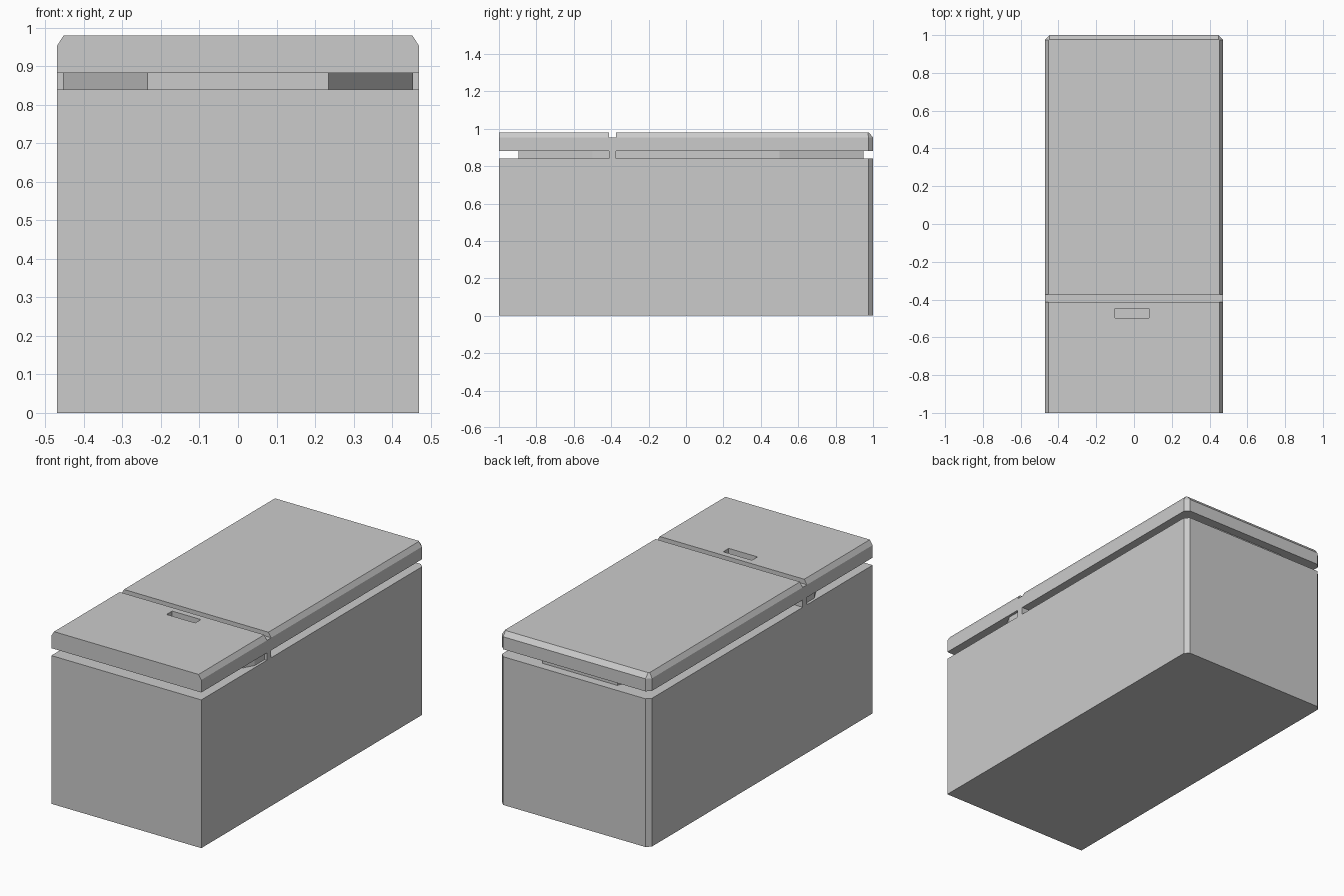
import bpy
import bmesh

if "Cube" in bpy.data.objects:
    bpy.data.objects.remove(bpy.data.objects["Cube"])


def loft(name, rings, bottom=True, top=True):
    """Stack matching outlines, each given as (z, [(x, y), ...]), into a solid."""
    bm = bmesh.new()
    loops = [[bm.verts.new((x, y, z)) for x, y in pts] for z, pts in rings]
    n = len(loops[0])
    for a, b in zip(loops, loops[1:]):
        for i in range(n):
            j = (i + 1) % n
            bm.faces.new((a[i], a[j], b[j], b[i]))
    if bottom:
        bm.faces.new(loops[0][::-1])
    if top:
        bm.faces.new(loops[-1])
    mesh = bpy.data.meshes.new(name)
    bm.to_mesh(mesh)
    bm.free()
    obj = bpy.data.objects.new(name, mesh)
    bpy.context.collection.objects.link(obj)
    return obj


def mirrored(right):
    """Outline from right-side points listed front to back (counterclockwise)."""
    return right + [(-x, y) for x, y in reversed(right)]


def clipped(w, y0, y1, c):
    """Rectangle with its two back corners cut off."""
    return mirrored([(w, y0), (w, y1 - c), (w - c, y1)])


W, IN = 0.47, 0.453
Z_BODY, Z_LID, Z_EDGE, Z_TOP = 0.84, 0.882, 0.953, 0.98
SEAM0, SEAM1 = -0.412, -0.374

# Main box with chamfered back corners
outline = clipped(W, -1, 1, 0.024)
loft("body", [(0, outline), (Z_BODY, outline)])

# Recessed necks that carry the two lids
front = mirrored([(0.235, -0.895), (0.455, -0.5), (0.455, SEAM0)])
loft("front_neck", [(Z_BODY, front), (Z_LID, front)], False, False)
back = mirrored([(0.39, SEAM1), (0.39, 0.5), (0.235, 0.95)])
loft("back_neck", [(Z_BODY, back), (Z_LID, back)], False, False)

# Divider bar that forms the floor of the seam groove
bar = mirrored([(W, SEAM0), (W, SEAM1)])
loft("divider", [(Z_BODY, bar), (Z_EDGE, bar)], bottom=False)

# Large rear lid, bevelled along the sides and back
lid = clipped(W, SEAM1, 1, 0.024)
loft("rear_lid", [(Z_LID, lid), (Z_EDGE, lid),
                  (Z_TOP, clipped(IN, SEAM1, 0.978, 0.006))])

# Small front lid, bevelled along the sides
lid = mirrored([(W, -1), (W, SEAM0)])
front_lid = loft("front_lid", [(Z_LID, lid), (Z_EDGE, lid),
                               (Z_TOP, mirrored([(IN, -1), (IN, SEAM0)]))])

# Finger slot cut into the front lid
slot = [(-0.1, -0.497), (0.08, -0.497), (0.08, -0.447), (-0.1, -0.447)]
cutter = loft("slot_cutter", [(Z_TOP - 0.03, slot), (Z_TOP + 0.05, slot)])
cutter.hide_render = True
cutter.hide_set(True)
cut = front_lid.modifiers.new("finger_slot", 'BOOLEAN')
cut.operation = 'DIFFERENCE'
cut.solver = 'EXACT'
cut.object = cutter
